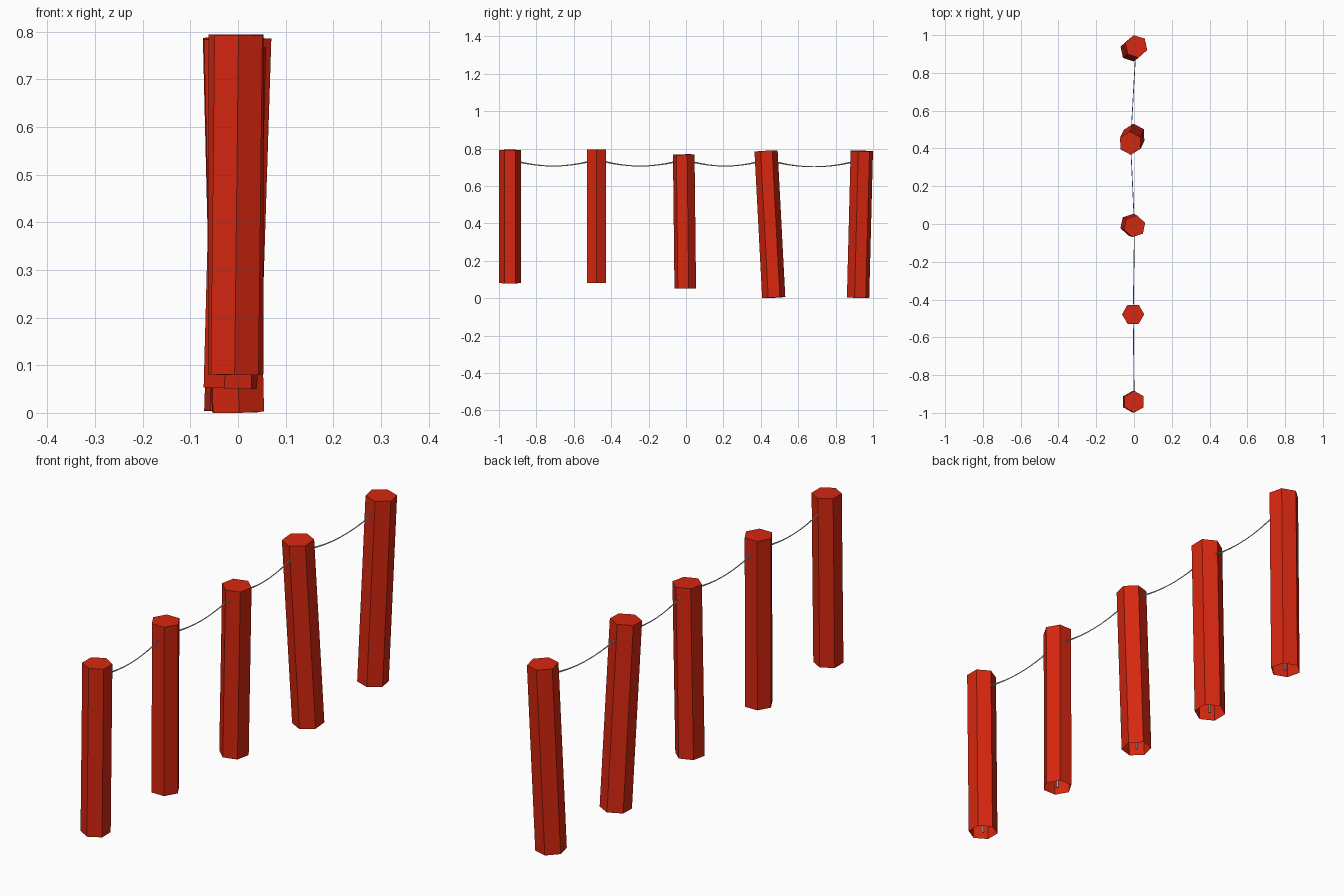
import bpy, bmesh, math
from mathutils import Vector, Matrix

if "Cube" in bpy.data.objects:
    bpy.data.objects.remove(bpy.data.objects["Cube"])

red = bpy.data.materials.new("red_paint")
red.diffuse_color = (0.68, 0.02, 0.005, 1)
red.use_nodes = True
red.node_tree.nodes["Principled BSDF"].inputs["Base Color"].default_value = red.diffuse_color

# base centre, top centre, radius, angle of the first corner
POSTS = [
    ((-0.007, -0.941, 0.08), (0.001, -0.941, 0.793), 0.058, 30),
    ((-0.005, -0.478, 0.08), (-0.004, -0.478, 0.794), 0.058, 0),
    ((-0.016, -0.004, 0.052), (0.003, -0.012, 0.768), 0.059, 18),
    ((0.0, 0.469, 0.003), (-0.019, 0.428, 0.787), 0.062, 32),
    ((-0.013, 0.920, 0.003), (0.012, 0.940, 0.787), 0.061, -18),
]


def prism(name, base, top, radius, angle, sides, mat=None, open_bottom=False):
    """Upright prism whose axis runs from base to top."""
    base, top = Vector(base), Vector(top)
    axis = top - base
    bm = bmesh.new()
    bmesh.ops.create_cone(bm, cap_ends=True, segments=sides, radius1=radius,
                          radius2=radius, depth=axis.length)
    if open_bottom:
        bm.normal_update()
        caps = [f for f in bm.faces if f.normal.z < -0.9]
        bmesh.ops.delete(bm, geom=caps, context='FACES_ONLY')
    # turn so that a corner lies at the given angle from +x
    first = max(bm.verts, key=lambda v: v.co.x).co
    spin = math.radians(angle) - math.atan2(first.y, first.x)
    tilt = Vector((0, 0, 1)).rotation_difference(axis).to_matrix().to_4x4()
    bm.transform(tilt @ Matrix.Rotation(spin, 4, 'Z'))
    me = bpy.data.meshes.new(name)
    bm.to_mesh(me)
    bm.free()
    ob = bpy.data.objects.new(name, me)
    ob.location = (base + top) / 2
    bpy.context.collection.objects.link(ob)
    if mat:
        me.materials.append(mat)
    return ob


def wire(name, a, b, sag, radius=0.002, steps=10):
    """Thin hanging wire between two points."""
    cu = bpy.data.curves.new(name, 'CURVE')
    cu.dimensions = '3D'
    cu.bevel_depth = radius
    cu.bevel_resolution = 0
    sp = cu.splines.new('POLY')
    sp.points.add(steps)
    for i, p in enumerate(sp.points):
        t = i / steps
        co = a.lerp(b, t)
        co.z -= sag * 4 * t * (1 - t)
        p.co = (*co, 1)
    ob = bpy.data.objects.new(name, cu)
    bpy.context.collection.objects.link(ob)


# Hollow hexagonal posts with a thin core rod inside
anchors = []
for n, (base, top, r, ang) in enumerate(POSTS, 1):
    prism(f"post_{n}", base, top, r, ang, 6, red, open_bottom=True)
    b, t = Vector(base), Vector(top)
    hook = b.lerp(t, (0.745 - b.z) / (t.z - b.z))
    prism(f"core_rod_{n}", base, hook, 0.005, 0, 6)
    anchors.append(hook)

# Two wires per gap, touching at the middle and parting at the posts
for n, (a, b) in enumerate(zip(anchors, anchors[1:]), 1):
    sag = 0.042 if n == 4 else 0.038
    drop = Vector((0, 0, 0.007))
    wire(f"wire_upper_{n}", a, b, sag)
    wire(f"wire_lower_{n}", a - drop, b - drop, sag - 0.006)
